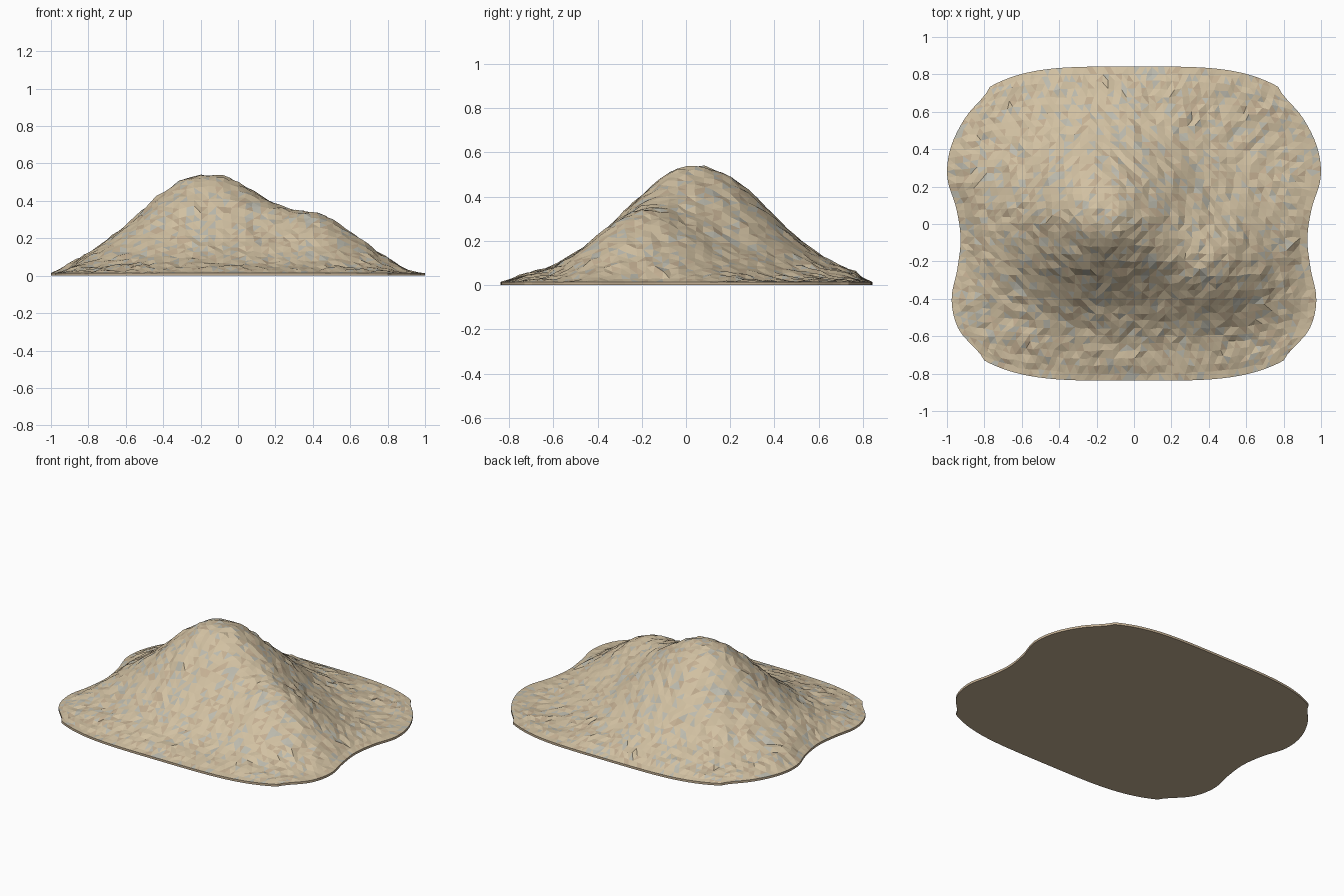
import bpy, bmesh, math, random
from mathutils import Vector, noise

if "Cube" in bpy.data.objects:
    bpy.data.objects.remove(bpy.data.objects["Cube"])

random.seed(4)
NX, NY = 48, 42
RIM = 0.015

# Half-width of the footprint from front edge to back edge
SIDE = [0.80, 0.935, 0.975, 0.945, 0.927, 0.95, 0.998, 0.98, 0.90, 0.77]


def half_width(v):
    """Smooth interpolation through SIDE, v in -1..1."""
    t = (v + 1) / 2 * (len(SIDE) - 1)
    i = min(int(t), len(SIDE) - 2)
    f = t - i
    a, b, c, d = (SIDE[min(max(i + k, 0), len(SIDE) - 1)] for k in (-1, 0, 1, 2))
    return b + 0.5 * f * (c - a + f * (2*a - 5*b + 4*c - d + f * (3*(b - c) + d - a)))


def hill(x, y, cx, cy, sx, sy, h):
    return h * math.exp(-((x - cx) / sx) ** 2 / 2 - ((y - cy) / sy) ** 2 / 2)


def height(x, y, u, v):
    fade = min(1.0, (1 - max(abs(u), abs(v))) / 0.1)
    z = hill(x, y, -0.17, 0.05, 0.355, 0.325, 0.53)      # main peak
    z += hill(x, y, 0.47, -0.22, 0.22, 0.22, 0.22)       # front right shoulder
    z += 0.010 * noise.noise(Vector((x * 6, y * 6, 1.3)))
    z += random.uniform(-0.007, 0.007)
    return RIM + max(0, z) * fade


def material(name, rgb):
    m = bpy.data.materials.new(name)
    m.diffuse_color = (*rgb, 1)
    m.use_nodes = True
    m.node_tree.nodes["Principled BSDF"].inputs["Base Color"].default_value = m.diffuse_color
    return m


bm = bmesh.new()

# Rubble surface: a grid fitted to the wavy footprint
grid = []
for j in range(NY + 1):
    v = 2 * j / NY - 1
    row = []
    for i in range(NX + 1):
        u = 2 * i / NX - 1
        x = u * half_width(v)
        y = v * (0.84 - 0.108 * u ** 4) + 0.002
        z = height(x, y, u, v)
        if 0 < i < NX and 0 < j < NY:
            x += random.uniform(-0.006, 0.006)
            y += random.uniform(-0.006, 0.006)
        row.append(bm.verts.new((x, y, z)))
    grid.append(row)
for j in range(NY):
    for i in range(NX):
        bm.faces.new((grid[j][i], grid[j][i+1], grid[j+1][i+1], grid[j+1][i]))
bmesh.ops.triangulate(bm, faces=bm.faces[:])
for f in bm.faces:
    f.material_index = random.choices((0, 1, 2), (70, 15, 15))[0]

# Thin vertical rim and flat underside
rim = (grid[0][:-1] + [r[-1] for r in grid[:-1]]
       + grid[-1][:0:-1] + [r[0] for r in grid[:0:-1]])
low = [bm.verts.new((p.co.x, p.co.y, 0)) for p in rim]
n = len(rim)
for k in range(n):
    f = bm.faces.new((rim[k], low[k], low[(k+1) % n], rim[(k+1) % n]))
    f.material_index = 2
bm.faces.new(low[::-1]).material_index = 2
bm.normal_update()

mesh = bpy.data.meshes.new("rubble_mound")
bm.to_mesh(mesh)
bm.free()
mesh.materials.append(material("sand", (0.64, 0.53, 0.36)))
mesh.materials.append(material("grey_stone", (0.50, 0.49, 0.42)))
mesh.materials.append(material("brown_earth", (0.55, 0.43, 0.29)))
mound = bpy.data.objects.new("rubble_mound", mesh)
bpy.context.collection.objects.link(mound)
